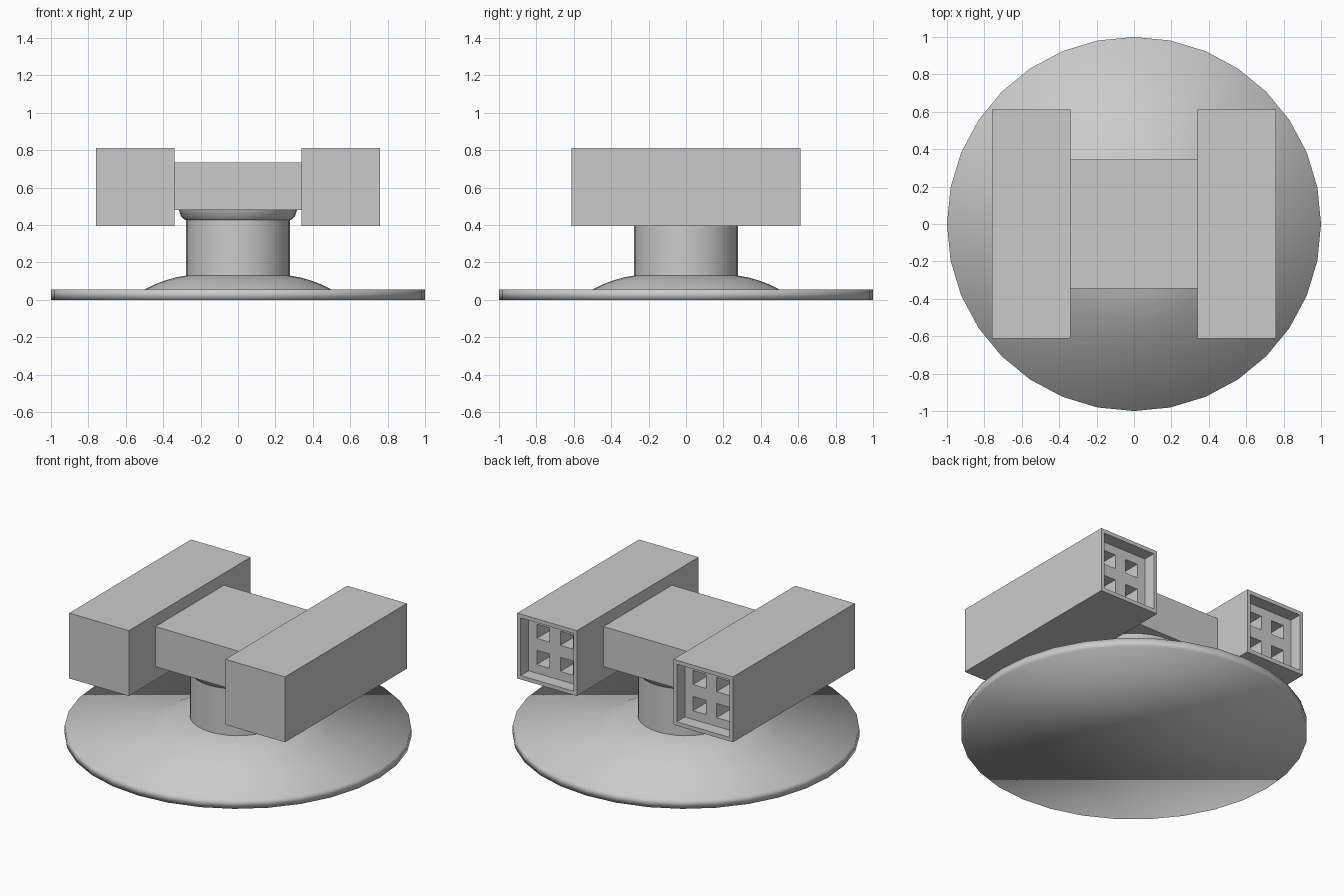
import bpy, bmesh, math
from mathutils import Matrix, Vector

if "Cube" in bpy.data.objects:
    bpy.data.objects.remove(bpy.data.objects["Cube"], do_unlink=True)

grey = bpy.data.materials.new("light_grey")
grey.use_nodes = True
GREY = (0.6, 0.6, 0.6, 1)
grey.diffuse_color = GREY
grey.node_tree.nodes["Principled BSDF"].inputs["Base Color"].default_value = GREY


def finish(bm, name, smooth_angle=None):
    """Turn a bmesh into a named object with the shared material."""
    mesh = bpy.data.meshes.new(name)
    bm.to_mesh(mesh)
    bm.free()
    mesh.materials.append(grey)
    obj = bpy.data.objects.new(name, mesh)
    bpy.context.collection.objects.link(obj)
    if smooth_angle is not None:
        bpy.ops.object.select_all(action='DESELECT')
        obj.select_set(True)
        bpy.context.view_layer.objects.active = obj
        bpy.ops.object.shade_smooth_by_angle(angle=math.radians(smooth_angle))
    return obj


def box_mesh(x0, x1, y0, y1, z0, z1):
    bm = bmesh.new()
    centre = Vector(((x0 + x1) / 2, (y0 + y1) / 2, (z0 + z1) / 2))
    scale = Matrix.Diagonal((x1 - x0, y1 - y0, z1 - z0, 1))
    bmesh.ops.create_cube(bm, size=1, matrix=Matrix.Translation(centre) @ scale)
    return bm


def lathe(name, profile, steps=32, angle=30):
    """Spin an (r, z) profile round the z axis."""
    bm = bmesh.new()
    verts = [bm.verts.new((r, 0, z)) for r, z in profile]
    edges = [bm.edges.new(pair) for pair in zip(verts, verts[1:])]
    bmesh.ops.spin(bm, geom=verts + edges, cent=(0, 0, 0), axis=(0, 0, 1),
                   angle=math.tau, steps=steps)
    bmesh.ops.remove_doubles(bm, verts=bm.verts, dist=1e-4)
    bmesh.ops.recalc_face_normals(bm, faces=bm.faces)
    return finish(bm, name, angle)


# Round base plate, softly shaded over its rim
bm = bmesh.new()
bmesh.ops.create_cone(bm, cap_ends=True, segments=32, radius1=1, radius2=1, depth=0.055,
                      matrix=Matrix.Translation((0, 0, 0.0275)))
base = finish(bm, "base_plate")
base.data.shade_smooth()

# Domed foot, pivot column and flared collar under the deck
lathe("domed_foot", [(0.5, 0.055), (0.45, 0.08), (0.39, 0.103), (0.33, 0.12), (0.27, 0.13)])
lathe("pivot_column", [(0.278, 0.1), (0.278, 0.44)])
lathe("flared_collar", [(0.27, 0.425), (0.285, 0.428), (0.305, 0.447), (0.317, 0.482)])

# Deck joining the two pods
finish(box_mesh(-0.34, 0.34, -0.345, 0.345, 0.48, 0.735), "deck")

# Pods: plain at the front, recessed four-hole end at the back
POD_X, POD_Z, BACK_Y = 0.55, 0.603, 0.6125
RECESS, PITCH, HOLE = 0.08, 0.083, 0.045


def pod(name, cx):
    bm = box_mesh(cx - 0.21, cx + 0.21, -BACK_Y, BACK_Y, 0.395, 0.811)
    back = [f for f in bm.faces if f.normal.y > 0.9]
    bmesh.ops.inset_individual(bm, faces=back, thickness=0.035)
    bmesh.ops.inset_individual(bm, faces=back, thickness=0, depth=-RECESS)
    plate_y = BACK_Y - RECESS

    def plate():
        return [f for f in bm.faces
                if all(abs(v.co.y - plate_y) < 1e-4 for v in f.verts)]

    # Cut the recessed plate along the hole edges, then sink the holes
    for axis in (Vector((1, 0, 0)), Vector((0, 0, 1))):
        for offset in (-PITCH - HOLE, -PITCH + HOLE, PITCH - HOLE, PITCH + HOLE):
            faces = plate()
            geom = set(faces)
            for f in faces:
                geom.update(f.edges)
                geom.update(f.verts)
            bmesh.ops.bisect_plane(bm, geom=list(geom), dist=1e-5, plane_no=axis,
                                   plane_co=Vector((cx, 0, POD_Z)) + axis * offset)
    holes = []
    for f in plate():
        c = f.calc_center_median()
        if abs(abs(c.x - cx) - PITCH) < 0.01 and abs(abs(c.z - POD_Z) - PITCH) < 0.01:
            holes.append(f)
    bm.normal_update()
    bmesh.ops.inset_individual(bm, faces=holes, thickness=0, depth=-0.4)
    finish(bm, name)


for name, side in (("left_pod", 1), ("right_pod", -1)):
    pod(name, side * POD_X)
